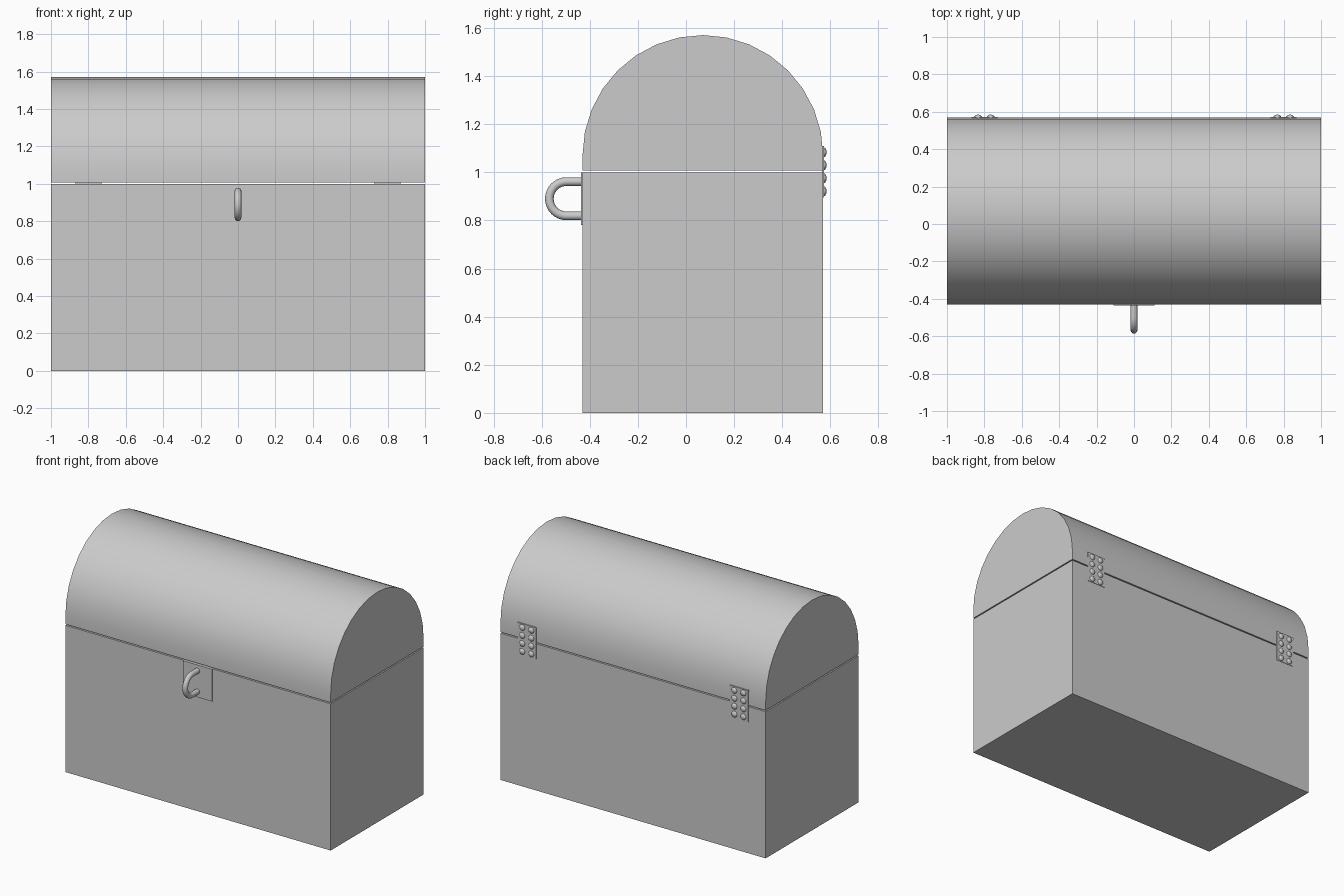
import bpy, bmesh, math
from mathutils import Matrix, Vector

if "Cube" in bpy.data.objects:
    bpy.data.objects.remove(bpy.data.objects["Cube"])

YC, R = 0.07, 0.5          # depth centre and half depth of the chest
FRONT, BACK = YC - R, YC + R


def finish(name, bm, smooth=True):
    bmesh.ops.recalc_face_normals(bm, faces=bm.faces)
    me = bpy.data.meshes.new(name)
    bm.to_mesh(me)
    bm.free()
    ob = bpy.data.objects.new(name, me)
    bpy.context.collection.objects.link(ob)
    if smooth:
        bpy.ops.object.select_all(action='DESELECT')
        ob.select_set(True)
        bpy.context.view_layer.objects.active = ob
        bpy.ops.object.shade_smooth_by_angle(angle=math.radians(30))
    return ob


def add_box(bm, lo, hi):
    lo, hi = Vector(lo), Vector(hi)
    m = Matrix.Translation((lo + hi) / 2) @ Matrix.Diagonal((*(hi - lo), 1))
    bmesh.ops.create_cube(bm, size=1, matrix=m)


def box(name, lo, hi):
    bm = bmesh.new()
    add_box(bm, lo, hi)
    return finish(name, bm, False)


# Chest body
box("chest_body", (-1, FRONT, 0), (1, BACK, 1.0))

# Domed lid: half-round profile on a short straight skirt, extruded along x
bm = bmesh.new()
profile = [(FRONT, 1.008)]
for i in range(17):
    a = math.pi - math.pi * i / 16
    profile.append((YC + R * math.cos(a), 1.07 + R * math.sin(a)))
profile.append((BACK, 1.008))
face = bm.faces.new([bm.verts.new((-1, y, z)) for y, z in profile])
ext = bmesh.ops.extrude_face_region(bm, geom=[face], use_keep_orig=True)
bmesh.ops.translate(bm, vec=(2, 0, 0),
                    verts=[v for v in ext["geom"] if isinstance(v, bmesh.types.BMVert)])
finish("domed_lid", bm)

# Latch plate
box("latch_plate", (-0.11, FRONT - 0.007, 0.78), (0.11, FRONT, 1.0))

# U-shaped latch loop: round tube swept along straight legs and a half circle
path = [(FRONT, 0.89 + 0.071, 0)]
for i in range(17):
    a = math.pi * i / 16
    path.append((-0.497 - 0.071 * math.sin(a), 0.89 + 0.071 * math.cos(a), a))
path.append((FRONT, 0.89 - 0.071, math.pi))
bm = bmesh.new()
rings = []
for y, z, a in path:
    ring = []
    for k in range(16):
        t = 2 * math.pi * k / 16
        d = 0.018 * math.cos(t)
        ring.append(bm.verts.new((0.018 * math.sin(t),
                                  y - d * math.sin(a), z + d * math.cos(a))))
    rings.append(ring)
for r0, r1 in zip(rings, rings[1:]):
    for k in range(16):
        j = (k + 1) % 16
        bm.faces.new((r0[k], r0[j], r1[j], r1[k]))
bm.faces.new(rings[0])
bm.faces.new(rings[-1])
finish("latch_loop", bm)

# Hinges: thin back plates with two columns of four domed rivets
for side, label in ((-1, "left"), (1, "right")):
    x = 0.8 * side
    box(f"{label}_hinge_plate", (x - 0.07, BACK - 0.004, 0.895), (x + 0.07, BACK + 0.003, 1.11))
    bm = bmesh.new()
    for dx in (-0.034, 0.034):
        for row in range(4):
            m = (Matrix.Translation((x + dx, BACK + 0.001, 0.921 + 0.054 * row))
                 @ Matrix.Diagonal((1, 0.65, 1, 1))
                 @ Matrix.Rotation(math.pi / 2, 4, 'X'))
            bmesh.ops.create_uvsphere(bm, u_segments=16, v_segments=10, radius=0.021, matrix=m)
    finish(f"{label}_hinge_rivets", bm)
